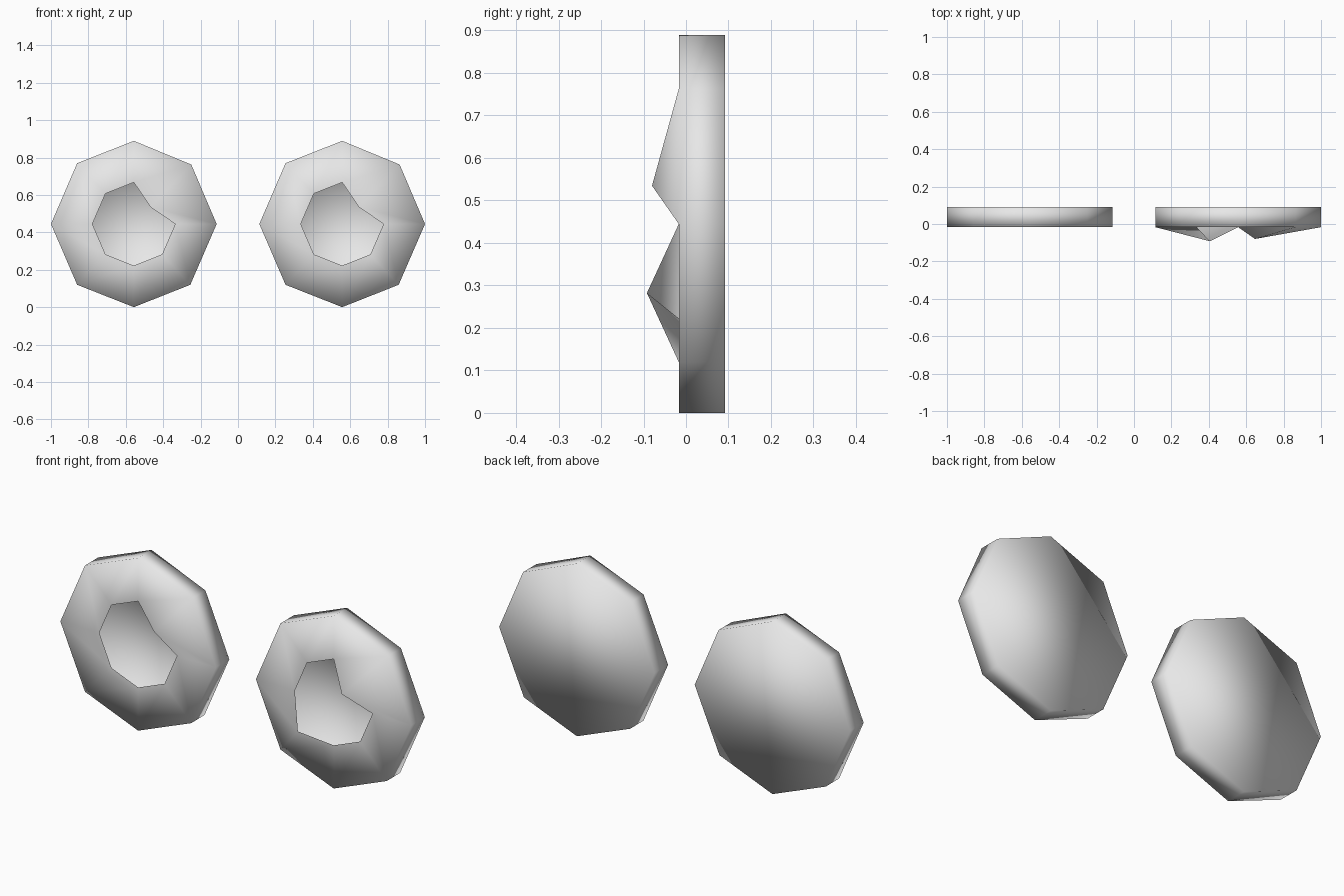
import bpy
import bmesh

cube = bpy.data.objects.get("Cube")
if cube:
    bpy.data.objects.remove(cube)

FRONT, BACK, CENTRE_Z = -0.017, 0.092, 0.4445

# Octagon corners, counter-clockwise from the front, starting at +x
OUTLINE = [(0.443, 0), (0.307, 0.318), (0, 0.4445), (-0.303, 0.325),
           (-0.443, 0), (-0.303, -0.325), (0, -0.4445), (0.302, -0.325)]

grey = bpy.data.materials.new("light grey")
grey.use_nodes = True
grey.diffuse_color = (0.8, 0.8, 0.8, 1)
grey.node_tree.nodes["Principled BSDF"].inputs["Base Color"].default_value = (0.8, 0.8, 0.8, 1)


def make_disc(name, centre_x, peaks):
    """Thin octagonal shell with an open front; peaks pulls hole corners forward."""
    bm = bmesh.new()

    def loop(points, depth):
        return [bm.verts.new((centre_x + x, depth, CENTRE_Z + z)) for x, z in points]

    # Hole is half the outline, with the upper corner pushed inwards
    hole = [(x / 2, z / 2) for x, z in OUTLINE]
    hole[1] = (0.09, 0.09)

    back = loop(OUTLINE, BACK)
    front = loop(OUTLINE, FRONT)
    inner = loop(hole, FRONT)
    for corner, depth in peaks.items():
        inner[corner].co.y = depth

    # Back panel, rim and front ring
    bm.faces.new(back[::-1])
    for outer, nearer in ((back, front), (front, inner)):
        for i in range(len(outer)):
            j = (i + 1) % len(outer)
            bm.faces.new((outer[i], outer[j], nearer[j], nearer[i]))
    for face in bm.faces:
        face.smooth = True

    mesh = bpy.data.meshes.new(name)
    bm.to_mesh(mesh)
    bm.free()
    mesh.materials.append(grey)
    obj = bpy.data.objects.new(name, mesh)
    bpy.context.collection.objects.link(obj)
    return obj


# Flat disc and the disc with two raised peaks
make_disc("right_disc", -0.557, {})
make_disc("left_disc", 0.557, {1: -0.08, 5: -0.092})
